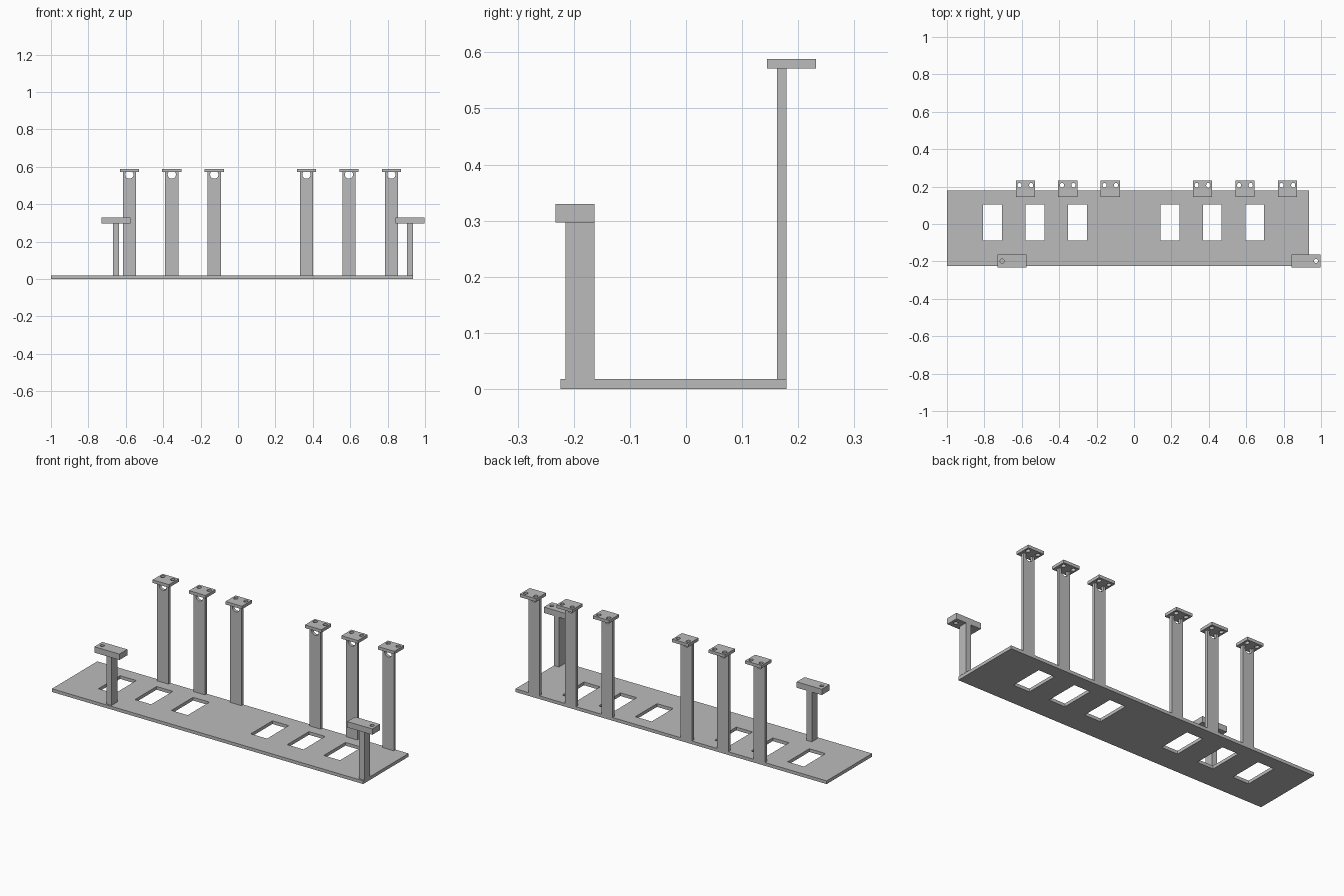
import bpy
from math import pi

cube = bpy.data.objects.get("Cube")
if cube:
    bpy.data.objects.remove(cube)

grey = bpy.data.materials.new("plain grey")
grey.use_nodes = True
colour = (0.5, 0.5, 0.5, 1)
grey.diffuse_color = colour
grey.node_tree.nodes["Principled BSDF"].inputs["Base Color"].default_value = colour


def box(name, x, y, z):
    """Box from (min, max) ranges."""
    ranges = (x, y, z)
    bpy.ops.mesh.primitive_cube_add(size=1, location=[sum(r) / 2 for r in ranges])
    ob = bpy.context.object
    ob.name = name
    ob.scale = [r[1] - r[0] for r in ranges]
    bpy.ops.object.transform_apply(location=False, rotation=False, scale=True)
    ob.data.materials.append(grey)
    return ob


def rod(x, y, z, radius, rotation=(0, 0, 0), stretch=1):
    """Round cutter, optionally stretched along y."""
    bpy.ops.mesh.primitive_cylinder_add(vertices=24, radius=radius, depth=0.1,
                                        location=(x, y, z), rotation=rotation)
    ob = bpy.context.object
    ob.scale.y = stretch
    ob.data.materials.append(grey)
    return ob


def cut(target, cutters):
    """Subtract each cutter, then remove it."""
    for c in cutters:
        mod = target.modifiers.new("cut", "BOOLEAN")
        mod.operation, mod.solver, mod.object = "DIFFERENCE", "EXACT", c
    bpy.context.view_layer.update()
    graph = bpy.context.evaluated_depsgraph_get()
    mesh = bpy.data.meshes.new_from_object(target.evaluated_get(graph))
    target.modifiers.clear()
    target.data = mesh
    for c in cutters:
        bpy.data.objects.remove(c)


tall_centres = [start + i * 0.227 for start in (-0.581, 0.366) for i in range(3)]

# Base plate with one window beside each tall post
base = box("base_plate", (-1, 0.935), (-0.224, 0.179), (0, 0.018))
cut(base, [box("window_cutter", (x - 0.225, x - 0.124), (-0.088, 0.104), (-0.05, 0.05))
           for x in tall_centres])

# Tall rear posts with a round notch, under caps with two screw holes
for i, x in enumerate(tall_centres, 1):
    post = box(f"tall_post_{i}", (x - 0.035, x + 0.035), (0.162, 0.179), (0.018, 0.571))
    cut(post, [rod(x, 0.17, 0.558, 0.022, (pi / 2, 0, 0))])
    cap = box(f"tall_cap_{i}", (x - 0.051, x + 0.051), (0.144, 0.232), (0.571, 0.588))
    cut(cap, [rod(x + s * 0.031, 0.207, 0.58, 0.011, stretch=1.2) for s in (-1, 1)])

# Short front posts, each cap drilled near its outer end
for side, x, s in (("right", -0.652, -1), ("left", 0.92, 1)):
    box(f"short_post_{side}", (x - 0.016, x + 0.016), (-0.215, -0.163), (0.018, 0.297))
    cap = box(f"short_cap_{side}", (x - 0.078, x + 0.078), (-0.233, -0.163), (0.297, 0.33))
    cut(cap, [rod(x + s * 0.053, -0.198, 0.313, 0.011)])
